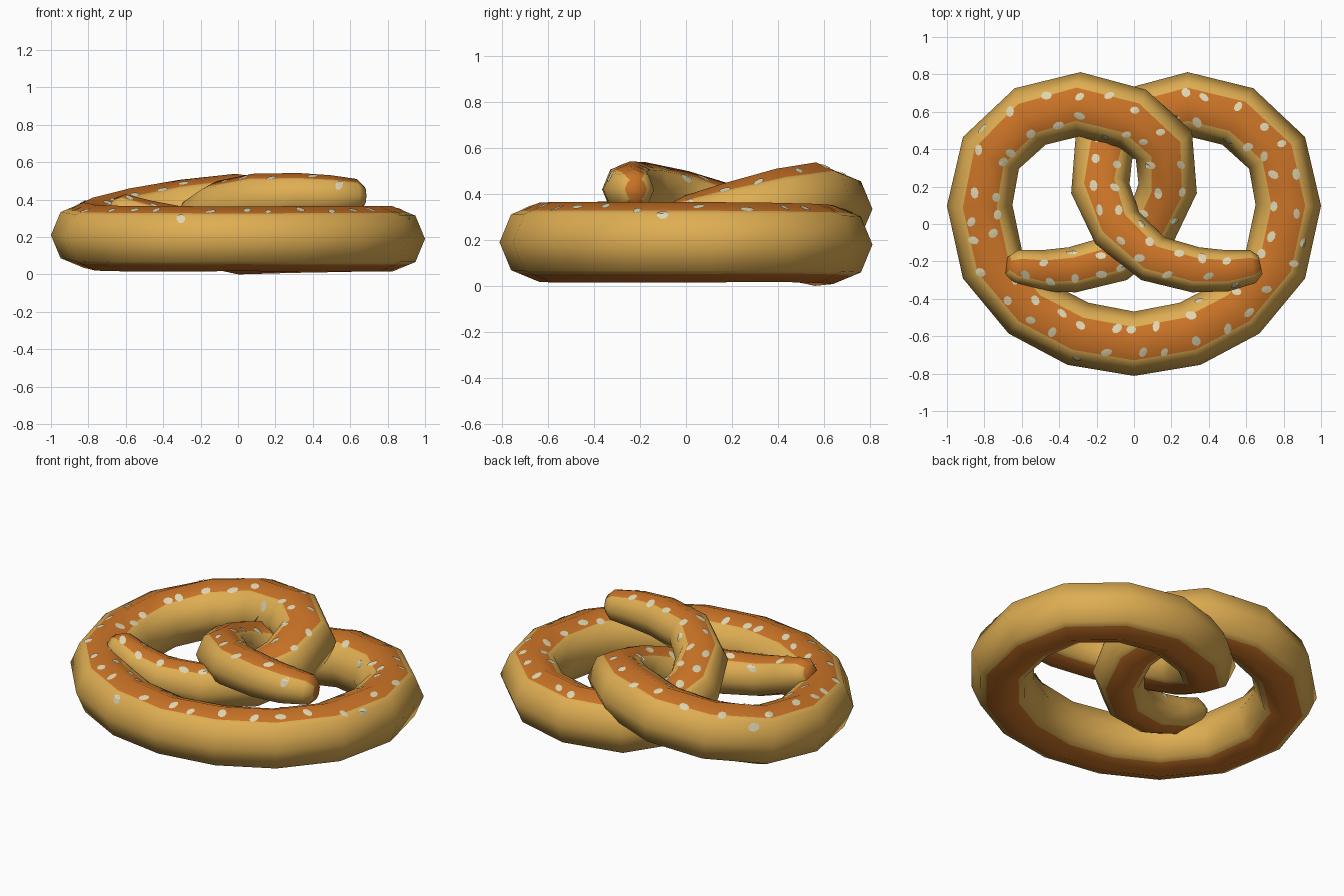
import bpy, bmesh, math, random
from mathutils import Vector
from mathutils.bvhtree import BVHTree

if "Cube" in bpy.data.objects:
    bpy.data.objects.remove(bpy.data.objects["Cube"])

random.seed(4)


def material(name, rgb):
    m = bpy.data.materials.new(name)
    m.diffuse_color = (*rgb, 1)
    m.use_nodes = True
    m.node_tree.nodes["Principled BSDF"].inputs["Base Color"].default_value = m.diffuse_color
    return m


crust = material("golden crust", (0.73, 0.42, 0.085))
brown = material("baked brown", (0.60, 0.175, 0.02))
salt_mat = material("salt cream", (0.74, 0.67, 0.44))

# Half of the dough path in plan (x, y, radius), from the front middle to one tip
HALF = [(0, -.64, .172), (.3, -.587, .175), (.56, -.45, .175), (.757, -.215, .175),
        (.825, .1, .175), (.765, .38, .172), (.555, .575, .172), (.29, .64, .172),
        (.01, .565, .17), (-.16, .42, .168), (-.18, .19, .158), (-.09, -.02, .145),
        (.1, -.185, .13), (.33, -.245, .122), (.5, -.25, .11), (.635, -.227, .09),
        (.676, -.218, .05)]
# Heights differ: each strand passes over the other once
Z_RIGHT = [.19, .19, .19, .19, .19, .19, .185, .18, .17, .2, .28, .36, .41, .42, .42, .42, .42]
Z_LEFT = [.19, .19, .19, .195, .21, .24, .29, .335, .368, .345, .29, .24, .23, .245, .29, .345, .36]

right = [(Vector((x, y, z)), r) for (x, y, r), z in zip(HALF, Z_RIGHT)]
left = [(Vector((-x, y, z)), r) for (x, y, r), z in zip(HALF, Z_LEFT)]
path = left[:0:-1] + right


def frame(i):
    a, b = path[max(i - 1, 0)][0], path[min(i + 1, len(path) - 1)][0]
    t = (b - a).normalized()
    side = t.cross(Vector((0, 0, 1))).normalized()
    return t, side, side.cross(t).normalized()


# Octagon section with extra points where the brown bands begin
corner = [Vector((math.cos(k * math.pi / 4), math.sin(k * math.pi / 4))) for k in range(8)]
EDGE = 0.73
section, is_band = [], []
for k in range(8):
    a, b = corner[k], corner[(k + 1) % 8]
    section.append(a)
    if k in (1, 5):       # side to pole: band is the second piece
        section.append(b.lerp(a, EDGE))
        is_band += [False, True]
    elif k in (2, 6):     # pole to side: band is the first piece
        section.append(a.lerp(b, EDGE))
        is_band += [True, False]
    else:
        is_band.append(False)

# Twisted dough
bm = bmesh.new()
rings = []
for i, (c, r) in enumerate(path):
    t, side, up = frame(i)
    rings.append([bm.verts.new(c + (side * p.x + up * p.y) * r) for p in section])
n = len(section)
for a, b in zip(rings, rings[1:]):
    for j in range(n):
        f = bm.faces.new((a[j], a[(j + 1) % n], b[(j + 1) % n], b[j]))
        f.material_index = int(is_band[j])
for ring in (rings[0], rings[-1]):
    bm.faces.new(ring).material_index = 1
bmesh.ops.recalc_face_normals(bm, faces=bm.faces)
for f in bm.faces:
    f.smooth = True
tree = BVHTree.FromBMesh(bm)
mesh = bpy.data.meshes.new("pretzel_dough")
bm.to_mesh(mesh)
bm.free()
mesh.materials.append(crust)
mesh.materials.append(brown)
dough = bpy.data.objects.new("pretzel_dough", mesh)
bpy.context.collection.objects.link(dough)

# Salt flecks: thin patches projected onto the dough
sb = bmesh.new()


def fleck(c, r, t, side, up, angle):
    d = side * math.sin(angle) + up * math.cos(angle)
    across = d.cross(t).normalized()
    turn = random.uniform(0, math.pi)
    long, short = random.uniform(.026, .033), random.uniform(.018, .024)
    pts = []
    for k in range(8):
        w = k * math.pi / 4
        x, y = math.cos(w) * long, math.sin(w) * short
        u = x * math.cos(turn) - y * math.sin(turn)
        v = x * math.sin(turn) + y * math.cos(turn)
        start = c + d * r * 1.15 + t * u + across * v
        hit, normal, _, _ = tree.ray_cast(start, -d, r)
        if hit is None:
            return
        pts.append(hit + d * 0.004)
    mid = sum(pts, Vector()) / 8
    hit = tree.ray_cast(c + d * r * 1.15, -d, r)[0]
    if hit is None:
        return
    centre = sb.verts.new(hit + d * 0.005)
    vs = [sb.verts.new(p) for p in pts]
    for k in range(8):
        f = sb.faces.new((centre, vs[k], vs[(k + 1) % 8]))
        f.normal_update()
        if f.normal.dot(d) < 0:
            f.normal_flip()


travel, step, count = 0.0, 0.15, 0
for i in range(1, len(path) - 2):
    (a, ra), (b, rb) = path[i], path[i + 1]
    fa, fb = frame(i), frame(i + 1)
    length = (b - a).length
    while travel < length:
        s = travel / length
        axes = [p.lerp(q, s).normalized() for p, q in zip(fa, fb)]
        for sign in (-1, 1):
            angle = sign * math.radians(random.uniform(14, 33))
            if count % 9 == 4:
                angle = sign * math.radians(random.uniform(42, 55))
            shift = axes[0] * random.uniform(-.04, .04)
            fleck(a.lerp(b, s) + shift, ra + (rb - ra) * s, *axes, angle)
            count += 1
        travel += step
    travel -= length

salt_mesh = bpy.data.meshes.new("salt_flecks")
sb.to_mesh(salt_mesh)
sb.free()
salt_mesh.materials.append(salt_mat)
bpy.context.collection.objects.link(bpy.data.objects.new("salt_flecks", salt_mesh))
